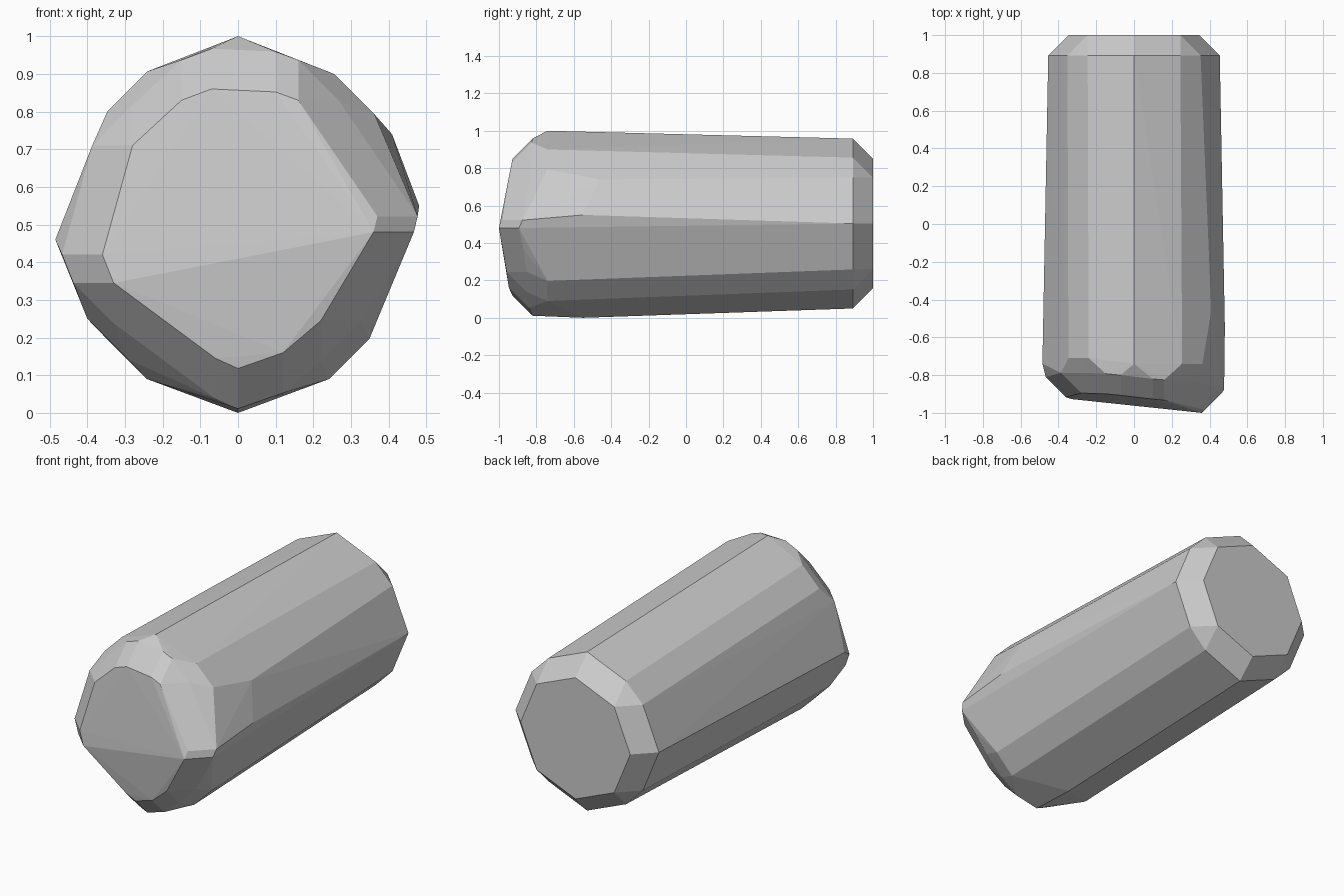
import bpy, bmesh, math
from mathutils import Vector

if "Cube" in bpy.data.objects:
    bpy.data.objects.remove(bpy.data.objects["Cube"])

R = 0.107  # width of the chipped edge all round the block

# Irregular slanted front end (core points, before the chamfer is added)
front = [(.36, -.893, .48), (.37, -.875, .522), (.16, -.825, .83), (.10, -.82, .852),
         (-.07, -.8, .86), (-.15, -.792, .83), (-.28, -.788, .71), (-.36, -.81, .42),
         (-.33, -.82, .345), (-.06, -.819, .145), (0, -.82, .118), (.12, -.84, .16),
         (.22, -.852, .245), (.30, -.87, .37)]
# Widest girth just behind the front end
girth = [(0, -.74, .893), (.255, -.74, .793), (-.24, -.71, .80), (-.378, -.74, .46),
         (.302, -.46, .74), (.374, -.55, .55), (.242, -.74, .197), (-.242, -.70, .197),
         (-.293, -.73, .25), (0, -.55, .107)]
# Regular octagonal back end
back = [(.347 * math.cos(i * math.pi / 4), .893, .504 + .347 * math.sin(i * math.pi / 4))
        for i in range(8)]

# Chamfered log: each core point grows a small octahedron, then everything is wrapped
bm = bmesh.new()
for p in front + girth + back:
    for axis in ((1, 0, 0), (0, 1, 0), (0, 0, 1)):
        for s in (-R, R):
            bm.verts.new(Vector(p) + s * Vector(axis))
res = bmesh.ops.convex_hull(bm, input=bm.verts[:])
bmesh.ops.delete(bm, geom=[v for v in bm.verts if not v.link_faces], context='VERTS')
bmesh.ops.remove_doubles(bm, verts=bm.verts[:], dist=0.004)
bmesh.ops.dissolve_limit(bm, angle_limit=math.radians(1), verts=bm.verts[:], edges=bm.edges[:])
bmesh.ops.recalc_face_normals(bm, faces=bm.faces[:])

mesh = bpy.data.meshes.new("log_block")
bm.to_mesh(mesh)
bm.free()
bpy.context.collection.objects.link(bpy.data.objects.new("log_block", mesh))
